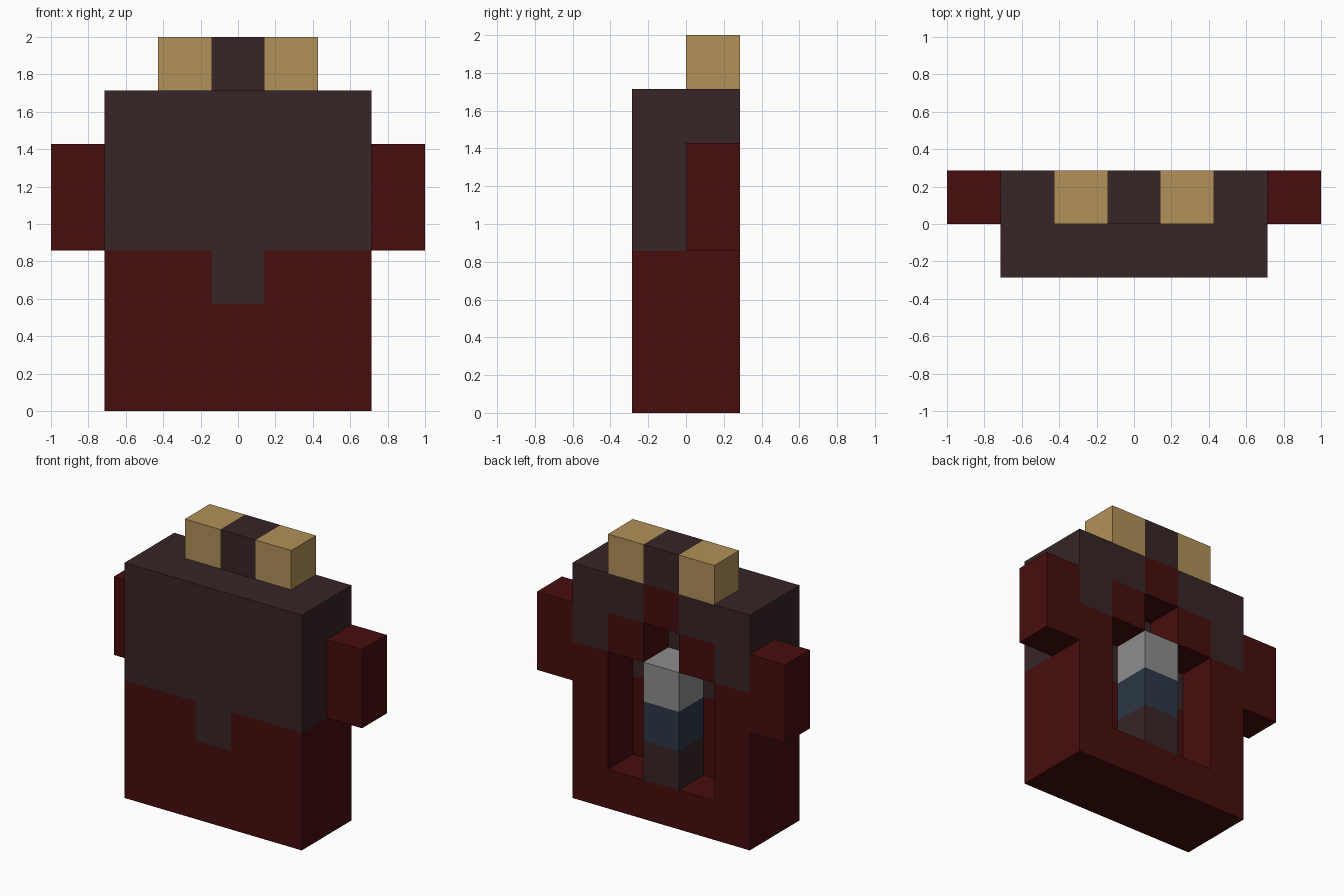
import bpy, bmesh
from mathutils import Vector

old = bpy.data.objects.get("Cube")
if old:
    bpy.data.objects.remove(old, do_unlink=True)

U = 2 / 7                 # edge length of one block
FRONT, BACK = -1, 0       # the two block layers in depth


def material(name, rgb):
    m = bpy.data.materials.new(name)
    m.use_nodes = True
    m.diffuse_color = (*rgb, 1)
    m.node_tree.nodes["Principled BSDF"].inputs["Base Color"].default_value = (*rgb, 1)
    return m


MATS = {
    "red": material("dark red", (0.062, 0.004, 0.004)),
    "brown": material("dark brown", (0.038, 0.018, 0.019)),
    "tan": material("tan", (0.44, 0.283, 0.098)),
    "grey": material("light grey", (0.27, 0.27, 0.27)),
    "blue": material("slate blue", (0.025, 0.039, 0.06)),
}

blocks = {}               # (column, layer, row) -> (part, colour)


def fill(part, colour, cols, layers, rows):
    for x in range(cols[0], cols[1] + 1):
        for y in layers:
            for z in range(rows[0], rows[1] + 1):
                blocks[x, y, z] = (part, colour)


def carve(cols, layer, rows):
    for x in range(cols[0], cols[1] + 1):
        for z in range(rows[0], rows[1] + 1):
            blocks.pop((x, layer, z), None)


# Torso: red below, brown chest with a tab, brown shoulders behind
fill("body", "red", (-2, 2), (FRONT, BACK), (0, 5))
fill("body", "brown", (-2, 2), (FRONT,), (3, 5))
fill("body", "brown", (0, 0), (FRONT,), (2, 2))
fill("body", "brown", (-2, 2), (BACK,), (5, 5))
fill("body", "red", (0, 0), (BACK,), (5, 5))
for x in (-2, 2):
    fill("body", "brown", (x, x), (BACK,), (4, 4))

# Recess in the back, with a notch above it
carve((-1, 1), BACK, (1, 3))
carve((0, 0), BACK, (4, 4))

# Striped column standing in the recess
for row, colour in enumerate(("brown", "blue", "grey"), start=1):
    fill("back_column", colour, (0, 0), (BACK,), (row, row))

# Arms and the blocks on top
for side, x in (("left", 3), ("right", -3)):
    fill(side + "_arm", "red", (x, x), (BACK,), (3, 4))
fill("head", "tan", (-1, 1), (BACK,), (6, 6))
fill("head", "brown", (0, 0), (BACK,), (6, 6))


def build(part):
    """Make one part from its exposed block faces, merging flat areas per colour."""
    bm = bmesh.new()
    mesh = bpy.data.meshes.new(part)
    used = []
    for pos, (owner, colour) in blocks.items():
        if owner != part:
            continue
        if colour not in used:
            used.append(colour)
            mesh.materials.append(MATS[colour])
        centre = Vector((pos[0], pos[1] + 0.5, pos[2] + 0.5))
        for axis in range(3):
            for sign in (-1, 1):
                n = Vector((0, 0, 0))
                n[axis] = sign
                if tuple(int(p + d) for p, d in zip(pos, n)) in blocks:
                    continue
                a = Vector((0, 0, 0))
                a[(axis + 1) % 3] = 0.5
                b = n.cross(a)
                mid = centre + n / 2
                ring = (mid + a + b, mid - a + b, mid - a - b, mid + a - b)
                face = bm.faces.new([bm.verts.new(v * U) for v in ring])
                face.material_index = used.index(colour)
    bmesh.ops.remove_doubles(bm, verts=bm.verts, dist=0.001)
    bmesh.ops.dissolve_limit(bm, angle_limit=0.01, verts=bm.verts, edges=bm.edges,
                             delimit={"MATERIAL", "NORMAL"})
    bm.to_mesh(mesh)
    bm.free()
    bpy.context.scene.collection.objects.link(bpy.data.objects.new(part, mesh))


for part in ("body", "back_column", "left_arm", "right_arm", "head"):
    build(part)
